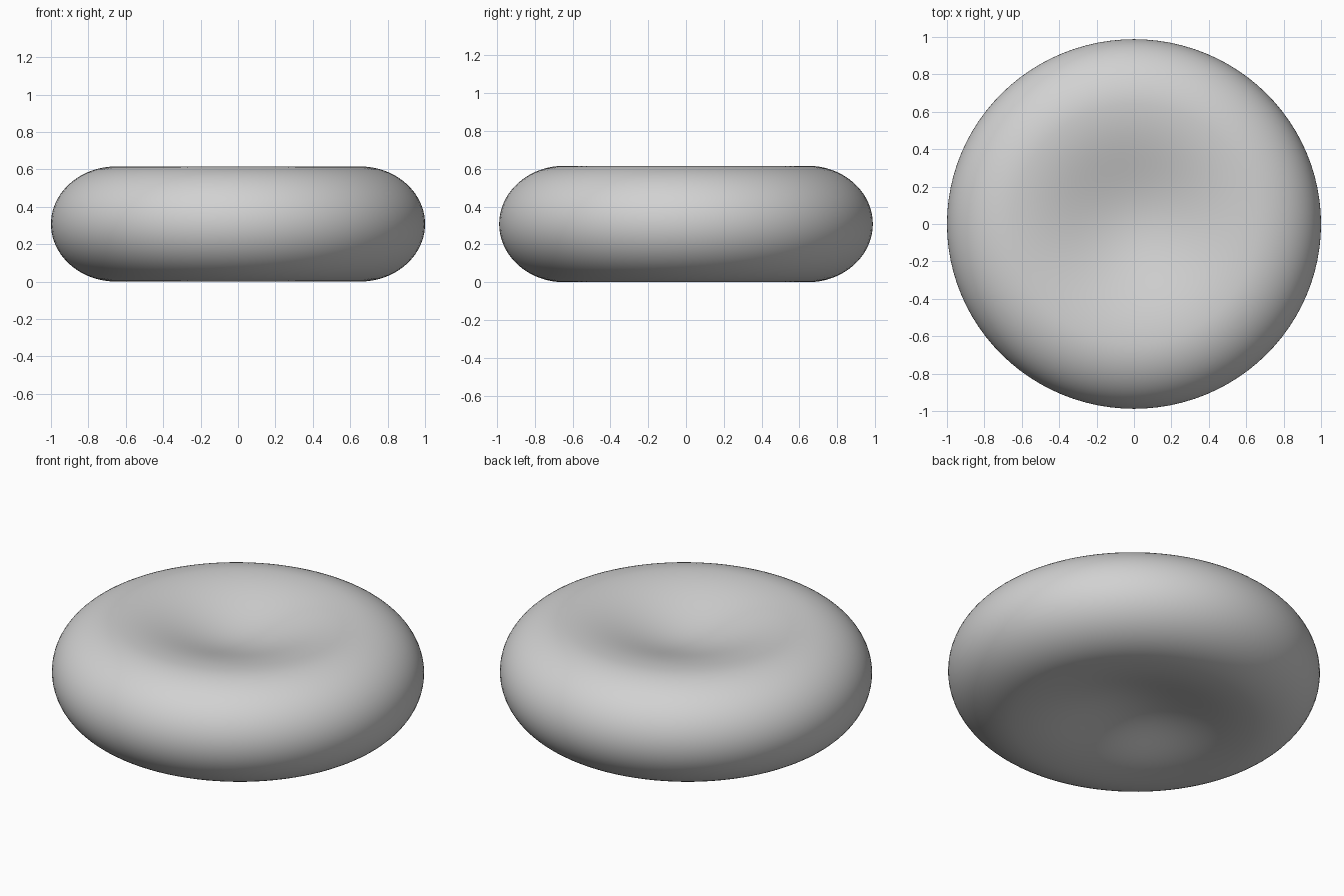
import bpy
import bmesh
from math import sin, cos, pi

cube = bpy.data.objects.get("Cube")
if cube:
    bpy.data.objects.remove(cube, do_unlink=True)

HALF = 0.308      # half thickness at the rim
CREST = 0.65      # radius of the thickest ring
DEPTH = 0.115     # depth of the dimple on each side
Y_SCALE = 0.988

grey = bpy.data.materials.new("soft_grey")
grey.use_nodes = True
colour = (0.64, 0.64, 0.64, 1)
grey.diffuse_color = colour
grey.node_tree.nodes["Principled BSDF"].inputs["Base Color"].default_value = colour


def half_profile(steps=20):
    """Radius and half height from the centre of the dimple to the outer edge."""
    points = []
    for i in range(steps):
        t = i / steps
        points.append((CREST * t, HALF - DEPTH * (1 + cos(pi * t)) / 2))
    for i in range(steps + 1):
        a = pi / 2 * i / steps
        points.append((CREST + (1 - CREST) * sin(a), HALF * cos(a)))
    return points


# Full section: upper half, then the lower half mirrored
upper = half_profile()
section = upper + [(r, -h) for r, h in reversed(upper[:-1])]

# Revolve the section into a closed disc, dimpled on both sides
bm = bmesh.new()
verts = [bm.verts.new((r, 0, HALF + h)) for r, h in section]
edges = [bm.edges.new(pair) for pair in zip(verts, verts[1:])]
bmesh.ops.spin(bm, geom=verts + edges, cent=(0, 0, 0), axis=(0, 0, 1),
               angle=2 * pi, steps=96, use_merge=True)
bmesh.ops.remove_doubles(bm, verts=bm.verts, dist=0.0001)
bmesh.ops.scale(bm, vec=(1, Y_SCALE, 1), verts=bm.verts)
bmesh.ops.recalc_face_normals(bm, faces=bm.faces)

mesh = bpy.data.meshes.new("dimpled_disc")
bm.to_mesh(mesh)
bm.free()
mesh.materials.append(grey)
mesh.shade_smooth()

disc = bpy.data.objects.new("dimpled_disc", mesh)
bpy.context.collection.objects.link(disc)
